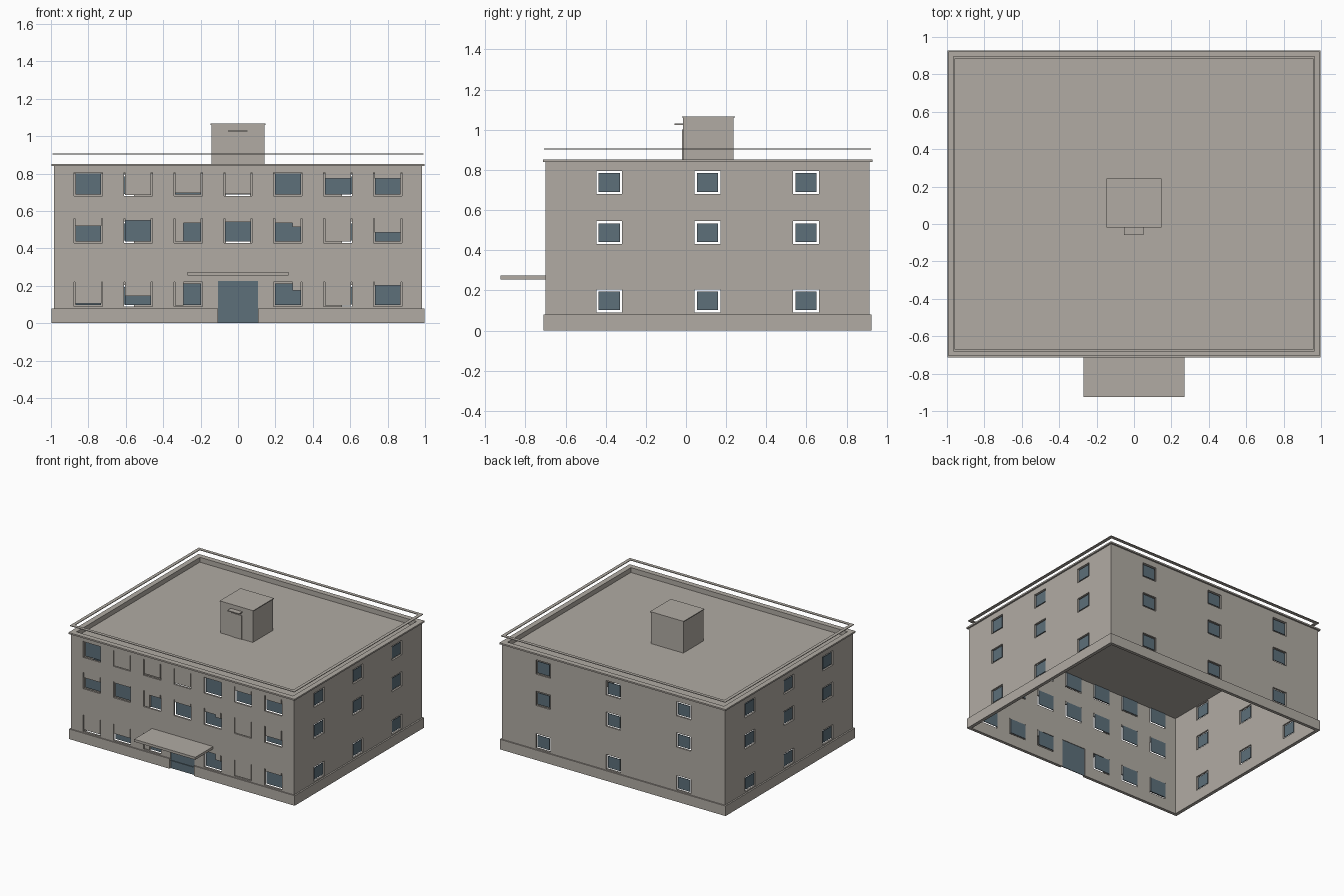
import bpy, bmesh
from mathutils import Vector

cube = bpy.data.objects.get("Cube")
if cube:
    bpy.data.objects.remove(cube, do_unlink=True)


def material(name, rgb):
    m = bpy.data.materials.new(name)
    m.use_nodes = True
    m.diffuse_color = (*rgb, 1)
    m.node_tree.nodes["Principled BSDF"].inputs["Base Color"].default_value = (*rgb, 1)
    return m


STONE = material("warm grey render", (0.44, 0.41, 0.37))
GLASS = material("blue grey glass", (0.11, 0.16, 0.195))


def finish(bm, name, mat):
    mesh = bpy.data.meshes.new(name)
    bm.to_mesh(mesh)
    bm.free()
    obj = bpy.data.objects.new(name, mesh)
    bpy.context.collection.objects.link(obj)
    mesh.materials.append(mat)
    return obj


def add_box(bm, lo, hi):
    lo, hi = Vector(lo), Vector(hi)
    for v in bmesh.ops.create_cube(bm, size=1)["verts"]:
        v.co = (lo + hi) / 2 + v.co * (hi - lo)


def box(name, lo, hi, mat=STONE):
    bm = bmesh.new()
    add_box(bm, lo, hi)
    return finish(bm, name, mat)


# Facade planes: outer half width, front and back
HX, FRONT, BACK = 0.985, -0.70, 0.915
MID = (FRONT + BACK) / 2
THICK, GAP = 0.015, 0.009


def ring(name, grow, width, z0, z1):
    """Rectangular frame around the building, grown outward from the walls."""
    x, y0, y1 = HX + grow, FRONT - grow, BACK + grow
    bm = bmesh.new()
    for ya, yb in ((y0, y0 + width), (y1 - width, y1)):
        add_box(bm, (-x, ya, z0), (x, yb, z1))
    for s in (-1, 1):
        xa, xb = sorted((s * x, s * (x - width)))
        add_box(bm, (xa, y0 + width, z0), (xb, y1 - width, z1))
    return finish(bm, name, STONE)


def wall(name, u0, u1, top, holes, place):
    """Sheet with rectangular openings, thickened inward."""
    us = sorted({u0, u1} | {round(h[i], 4) for h in holes for i in (0, 1)})
    vs = sorted({0, top} | {round(h[i], 4) for h in holes for i in (2, 3)})
    bm = bmesh.new()
    grid = [[bm.verts.new(place(u, v, 0)) for v in vs] for u in us]
    inward = Vector(place(0, 0, 1)) - Vector(place(0, 0, 0))
    for i in range(len(us) - 1):
        for j in range(len(vs) - 1):
            cu, cv = (us[i] + us[i + 1]) / 2, (vs[j] + vs[j + 1]) / 2
            if any(a < cu < b and c < cv < d for a, b, c, d in holes):
                continue
            f = bm.faces.new((grid[i][j], grid[i + 1][j], grid[i + 1][j + 1], grid[i][j + 1]))
            f.normal_update()
            if f.normal.dot(inward) > 0:
                f.normal_flip()
    loose = [v for v in bm.verts if not v.link_faces]
    bmesh.ops.delete(bm, geom=loose, context='VERTS')
    obj = finish(bm, name, STONE)
    mod = obj.modifiers.new("thickness", 'SOLIDIFY')
    mod.thickness, mod.offset = THICK, -1


def panes(name, rects, place, depth):
    bm = bmesh.new()
    for a, b, c, d in rects:
        p, q = Vector(place(a, c, depth)), Vector(place(b, d, depth + 0.005))
        add_box(bm, [min(s) for s in zip(p, q)], [max(s) for s in zip(p, q)])
    finish(bm, name, GLASS)


def shrink(r, m=GAP):
    return (r[0] + m, r[1] - m, r[2] + m, r[3] - m)


def on_front(u, v, d): return (u, FRONT + d, v)
def on_back(u, v, d): return (u, BACK - d, v)
def on_right(u, v, d): return (HX - d, u, v)
def on_left(u, v, d): return (-HX + d, u, v)


# Back and side walls: three by three windows, panes floating in the openings
sills = (0.09, 0.43, 0.68)
for name, place, u0, u1, centre, step in (
        ("back_wall", on_back, -HX, HX, 0, 0.62),
        ("right_wall", on_right, FRONT + THICK, BACK - THICK, MID, 0.49),
        ("left_wall", on_left, FRONT + THICK, BACK - THICK, MID, 0.49)):
    holes = [(centre + k * step - 0.064, centre + k * step + 0.064, z, z + 0.115)
             for k in (-1, 0, 1) for z in sills]
    wall(name, u0, u1, 0.84, holes, place)
    panes(name + "_glass", [shrink(h, 0.011) for h in holes], place, 0.005)

# Front wall: each window is partly blocked; entries give the open height,
# and the outer columns 3 and 5 are open only on the side near the door
PITCH, HALF, HIGH = 0.267, 0.076, 0.13
open_height = {
    0.09: (0.015, 0.055, 0.13, 0, 0.13, 0, 0.112),
    0.43: (0.09, 0.12, 0.105, 0.11, 0.105, 0, 0.055),
    0.68: (0.13, 0, 0.015, 0.012, 0.13, 0.095, 0.095),
}
holes, glass = [], []
for sill, heights in open_height.items():
    for col, h in enumerate(heights):
        k = col - 3
        if k == 0 and sill == 0.09:
            continue
        a, b = k * PITCH - HALF, k * PITCH + HALF
        top = sill + HIGH
        glass.append(shrink((a, b, sill, top), 0.007))
        # side and sill slits
        holes += [(a, a + 0.006, sill, top), (b - 0.006, b, sill, top),
                  (a, b, sill, sill + 0.006)]
        if h:
            left, right = a, b
            if abs(k) == 1 and sill < 0.5:
                if k < 0:
                    left = a + 0.052
                else:
                    right = b - 0.052
                    holes.append((right, b, sill, sill + 0.085))
            holes.append((left, right, sill, sill + h))
door = (-0.107, 0.107, 0, 0.225)
holes.append(door)
wall("front_wall", -HX, HX, 0.84, holes, on_front)
panes("front_wall_glass", glass, on_front, THICK + 0.001)
panes("entrance_glass", [(-0.107, 0.107, 0.0, 0.225)], on_front, 0.006)

# Entrance rail across the door and the canopy over it
box("entrance_rail", (-0.107, FRONT, 0.058), (0.107, FRONT + 0.006, 0.064), GLASS)
box("entrance_canopy", (-0.27, -0.925, 0.255), (0.27, FRONT, 0.275))

# Plinth with a gap at the entrance
P = 0.012
for s, side in ((-1, "left"), (1, "right")):
    xa, xb = sorted((s * 0.107, s * (HX + P)))
    box("front_plinth_" + side, (xa, FRONT - P + 0.003, 0), (xb, FRONT, 0.08))
    xa, xb = sorted((s * HX, s * (HX + P)))
    box("side_plinth_" + side, (xa, FRONT, 0), (xb, BACK, 0.08))
box("back_plinth", (-HX - P, BACK, 0), (HX + P, BACK + 0.01, 0.08))

# Roof, parapet, coping and the rail floating above it
box("roof_slab", (-HX + THICK, FRONT + THICK, 0.80), (HX - THICK, BACK - THICK, 0.81))
ring("parapet", -0.002, 0.022, 0.805, 0.842)
ring("coping", 0.013, 0.042, 0.84, 0.852)
ring("roof_rail", 0.006, 0.026, 0.902, 0.907)

# Roof access room
box("roof_room", (-0.142, -0.015, 0.805), (0.142, 0.237, 1.06))
box("roof_room_cap", (-0.148, -0.02, 1.06), (0.148, 0.243, 1.067))
box("roof_room_door", (-0.045, -0.02, 0.81), (0.045, -0.015, 1.0))
box("roof_room_canopy", (-0.053, -0.058, 1.024), (0.05, -0.015, 1.031))
